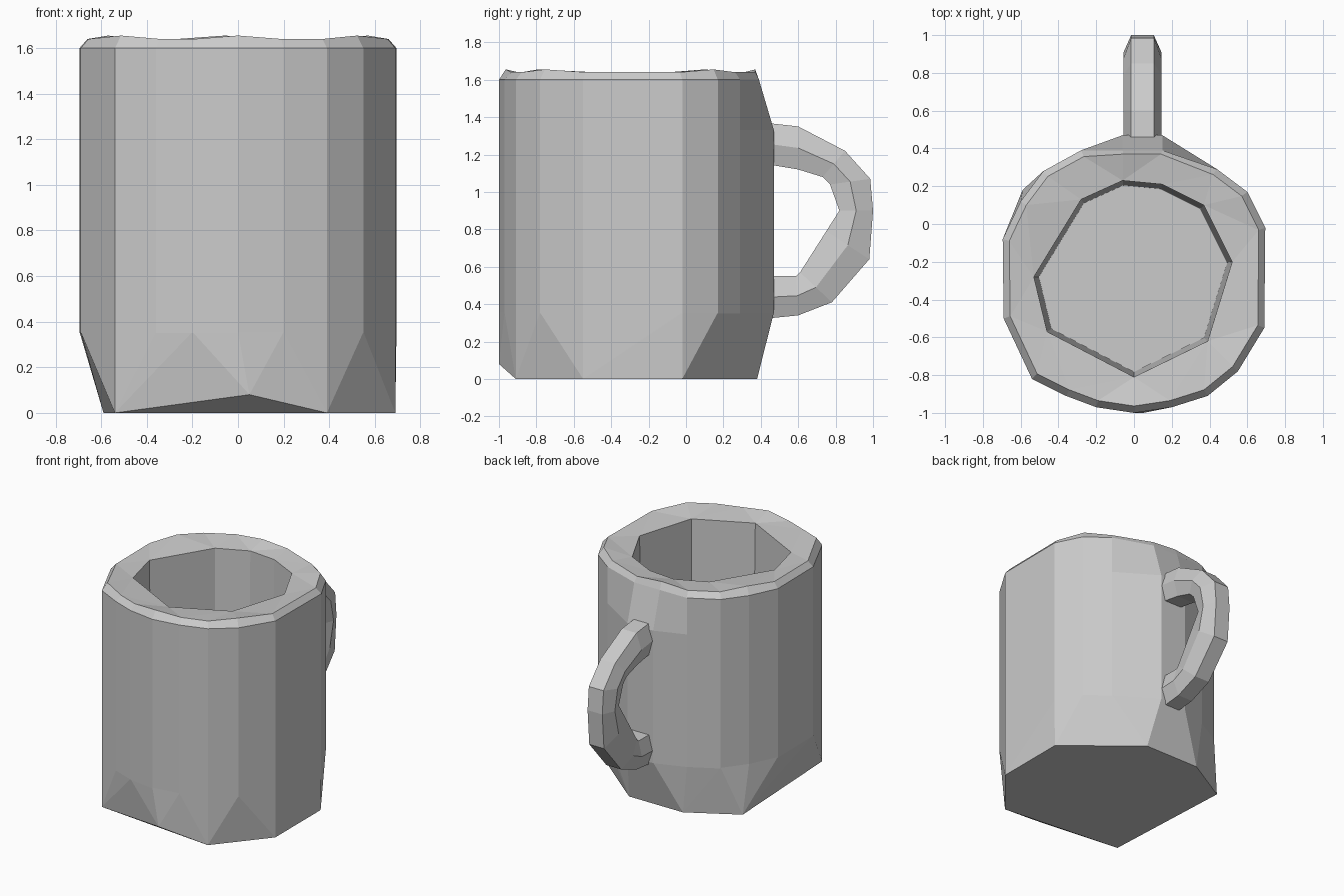
import bpy
import bmesh
from mathutils import Vector

cube = bpy.data.objects.get("Cube")
if cube:
    bpy.data.objects.remove(cube, do_unlink=True)

grey = bpy.data.materials.new("clay grey")
grey.use_nodes = True
colour = (0.6, 0.6, 0.6, 1)
grey.diffuse_color = colour
grey.node_tree.nodes["Principled BSDF"].inputs["Base Color"].default_value = colour


def finish(bm, name):
    """Turn a bmesh into a flat-shaded object."""
    bmesh.ops.recalc_face_normals(bm, faces=bm.faces)
    mesh = bpy.data.meshes.new(name)
    bm.to_mesh(mesh)
    bm.free()
    mesh.materials.append(grey)
    obj = bpy.data.objects.new(name, mesh)
    bpy.context.collection.objects.link(obj)
    return obj


def add_ring(bm, points):
    """Closed loop of edges through the points."""
    verts = [bm.verts.new(p) for p in points]
    edges = [bm.edges.new((v, verts[i - 1])) for i, v in enumerate(verts)]
    return verts, edges


def bridge(bm, rings):
    for a, b in zip(rings, rings[1:]):
        bmesh.ops.bridge_loops(bm, edges=a[1] + b[1])


# Outlines seen from above, counter-clockwise
OUTER = [(0, -1), (.2, -.97), (.39, -.91), (.55, -.78), (.69, -.55), (.695, -.02),
         (.6, .17), (.44, .29), (.15, .47), (-.06, .47), (-.28, .39), (-.48, .28),
         (-.6, .12), (-.695, -.08), (-.69, -.5), (-.54, -.82), (-.36, -.91), (-.2, -.97)]
INNER = [(0, -.81), (.39, -.62), (.52, -.2), (.37, .1), (.15, .21), (-.06, .23),
         (-.28, .13), (-.53, -.28), (-.46, -.57)]
FOOT = [(-.54, -.82), (.39, -.91), (.69, -.55), (.69, -.02), (.2, .38), (-.24, .38), (-.59, .18)]
CENTRE = Vector((0, -.27))


def level(outline, z, scale=1.0, back=1.0):
    """Outline at height z, scaled about the axis and cut off at the back."""
    points = [CENTRE + (Vector(p) - CENTRE) * scale for p in outline]
    return [(p.x, min(p.y, back), z) for p in points]


# Cup wall: outside, rounded rim, faceted cavity and its floor
bm = bmesh.new()
rim = [(x, y, 1.655 if i % 3 == 0 else 1.64)
       for i, (x, y, z) in enumerate(level(OUTER, 0, .95, .37))]
rings = [add_ring(bm, pts) for pts in (
    level(OUTER, .35), level(OUTER, 1.33), level(OUTER, 1.6, 1, .39), rim,
    level(INNER, 1.62), level(INNER, .2, .95))]
bridge(bm, rings)
bm.faces.new(rings[-1][0])
finish(bm, "cup_wall")

# Base: hull between the round wall and the irregular foot, open on top
bm = bmesh.new()
for p in level(OUTER, .355) + level(FOOT, 0) + [(.05, -1, .08)]:
    bm.verts.new(p)
bmesh.ops.convex_hull(bm, input=bm.verts)
bm.normal_update()
lid = [f for f in bm.faces if f.normal.z > .9]
bmesh.ops.delete(bm, geom=lid, context="FACES")
finish(bm, "cup_base")

# Handle: six-sided sections between inner and outer side points (y, z)
SECTIONS = [((.42, 1.15), (.42, 1.37)), ((.6, 1.12), (.6, 1.35)), ((.73, 1.08), (.85, 1.22)),
            ((.77, 1.04), (.985, 1.07)), ((.82, .9), (1, .9)), ((.75, .79), (.98, .64)),
            ((.61, .57), (.78, .41)), ((.59, .55), (.6, .34)), ((.4, .55), (.4, .32))]
# Pairs of depth from inner to outer side, and sideways offset
PROFILE = [(0, -.07), (.5, -.1), (1, -.06), (1, .06), (.5, .1), (0, .07)]
bm = bmesh.new()
loops = []
for inner, outer in SECTIONS:
    a, b = Vector(inner), Vector(outer)
    loops.append([bm.verts.new((.045 + side, *a.lerp(b, t))) for t, side in PROFILE])
for lower, upper in zip(loops, loops[1:]):
    for i in range(len(PROFILE)):
        bm.faces.new((lower[i - 1], lower[i], upper[i], upper[i - 1]))
bm.faces.new(loops[0])
bm.faces.new(loops[-1])
finish(bm, "handle")
